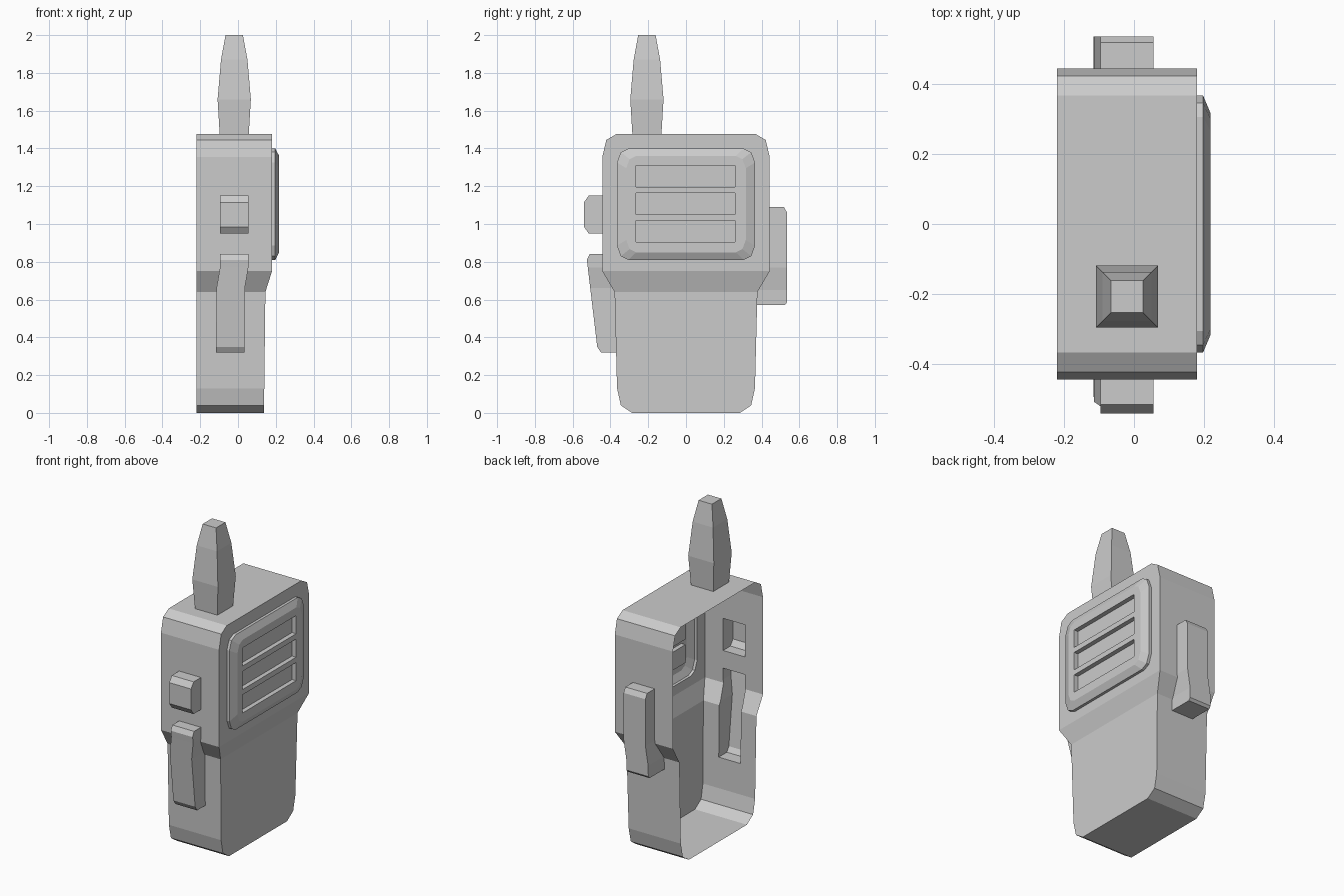
import bpy
import bmesh

if "Cube" in bpy.data.objects:
    bpy.data.objects.remove(bpy.data.objects["Cube"])


def loft(name, rings):
    """Closed solid through a list of rings with equal vertex counts."""
    bm = bmesh.new()
    loops = [[bm.verts.new(p) for p in ring] for ring in rings]
    n = len(loops[0])
    for a, b in zip(loops, loops[1:]):
        for i in range(n):
            j = (i + 1) % n
            bm.faces.new((a[i], a[j], b[j], b[i]))
    bm.faces.new(loops[0])
    bm.faces.new(loops[-1])
    bmesh.ops.recalc_face_normals(bm, faces=bm.faces)
    mesh = bpy.data.meshes.new(name)
    bm.to_mesh(mesh)
    bm.free()
    obj = bpy.data.objects.new(name, mesh)
    bpy.context.collection.objects.link(obj)
    return obj


def rect(x0, x1, y0, y1, z):
    return [(x0, y0, z), (x1, y0, z), (x1, y1, z), (x0, y1, z)]


def combine(base, part, operation):
    """Apply a boolean and discard the helper part."""
    mod = base.modifiers.new(part.name, 'BOOLEAN')
    mod.operation = operation
    mod.solver = 'EXACT'
    mod.object = part
    bpy.context.view_layer.objects.active = base
    bpy.ops.object.modifier_apply(modifier=mod.name)
    bpy.data.objects.remove(part)


# Body: rectangles stacked in z (z, half width, front x)
BACK = -0.22
levels = [(0.0, 0.285, 0.138), (0.04, 0.345, 0.138), (0.13, 0.365, 0.139),
          (0.64, 0.378, 0.145), (0.75, 0.443, 0.18), (1.355, 0.443, 0.18),
          (1.445, 0.422, 0.18), (1.477, 0.367, 0.18)]
body = loft("radio_shell", [rect(BACK, xf, -h, h, z) for z, h, xf in levels])

# Antenna: tapered square rod
antenna = loft("antenna", [rect(-0.02 - h, -0.02 + h, -0.207 - h, -0.207 + h, z)
                           for z, h in [(1.4, 0.072), (1.477, 0.077), (1.66, 0.088),
                                        (1.87, 0.07), (2.0, 0.046)]])


# Side buttons: (z, outer y, x shift), rooted inside the body
def button(name, inner, rows):
    return loft(name, [rect(-0.095 + s, 0.055 + s, inner, y, z) for z, y, s in rows])


call_button = button("call_button", -0.3, [
    (0.95, -0.515, 0), (0.985, -0.54, 0), (1.115, -0.54, 0), (1.15, -0.515, 0)])
talk_button = button("talk_button", -0.3, [
    (0.32, -0.45, -0.021), (0.35, -0.47, -0.021), (0.66, -0.507, -0.019),
    (0.77, -0.52, 0), (0.81, -0.525, 0), (0.84, -0.51, 0)])
side_grip = button("side_grip", 0.3, [
    (0.57, 0.522, -0.02), (0.585, 0.535, -0.02), (0.65, 0.535, -0.019),
    (0.77, 0.535, 0), (1.06, 0.535, 0), (1.09, 0.518, 0)])

# Speaker panel: rounded rectangle with a bevelled rim
corner = [(0.305, 0.295), (0.345, 0.275), (0.366, 0.22)]
outline = (corner + [(y, -z) for y, z in reversed(corner)]
           + [(-y, -z) for y, z in corner]
           + [(-y, z) for y, z in reversed(corner)])
speaker = loft("speaker_panel", [[(x, y * s, 1.105 + z * s) for y, z in outline]
                                 for x, s in [(0.1, 1), (0.197, 1), (0.218, 0.865)]])

for part in (antenna, call_button, talk_button, side_grip, speaker):
    combine(body, part, 'UNION')

# Speaker slots
for z in (0.905, 1.051, 1.197):
    slot = loft("slot_cutter", [rect(0.19, 0.3, -0.265, 0.26, z),
                                rect(0.19, 0.3, -0.265, 0.26, z + 0.113)])
    combine(body, slot, 'DIFFERENCE')

# Open the back of the shell
bm = bmesh.new()
bm.from_mesh(body.data)
back = [f for f in bm.faces if all(v.co.x < BACK + 0.001 for v in f.verts)]
bmesh.ops.delete(bm, geom=back, context='FACES')
bm.to_mesh(body.data)
bm.free()
